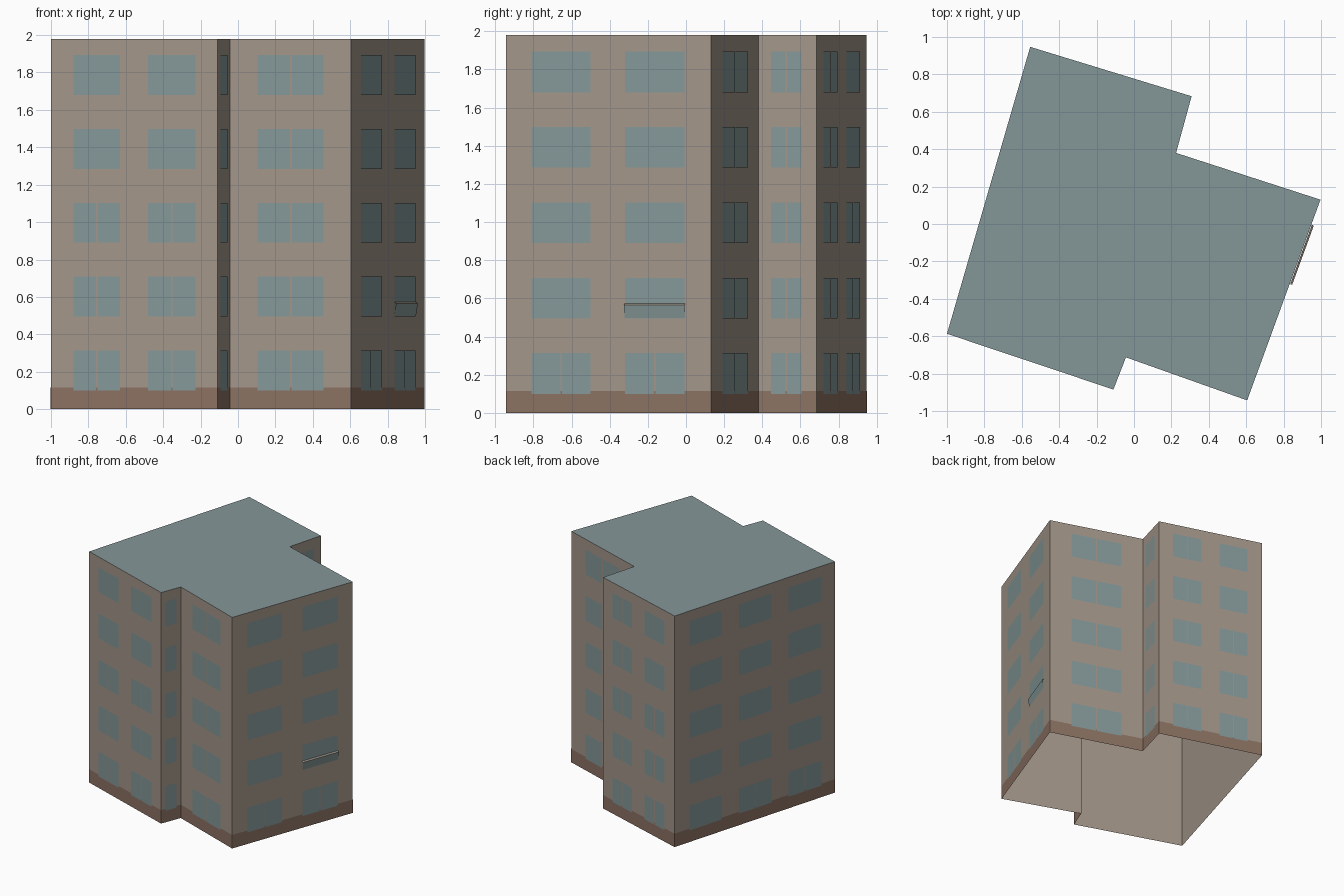
import bpy
import bmesh
from mathutils import Vector

cube = bpy.data.objects.get("Cube")
if cube:
    bpy.data.objects.remove(cube, do_unlink=True)

HEIGHT = 1.98
PLINTH = 0.115
GAP = 0.003        # how far flat plates sit off the wall
BAR = 0.008        # width of the bar between two panes
FLOORS = [0.10, 0.495, 0.89, 1.285, 1.68]
PANE_HEIGHT = 0.213


def material(name, colour):
    mat = bpy.data.materials.new(name)
    mat.use_nodes = True
    mat.diffuse_color = (*colour, 1)
    bsdf = mat.node_tree.nodes["Principled BSDF"]
    bsdf.inputs["Base Color"].default_value = (*colour, 1)
    bsdf.inputs["Roughness"].default_value = 0.9
    return mat


beige = material("beige render", (0.367, 0.307, 0.254))
glass = material("blue grey glass", (0.235, 0.315, 0.315))
slate = material("blue grey roof", (0.231, 0.305, 0.312))
brown = material("brown plinth", (0.262, 0.168, 0.125))


def finish(bm, name, mat):
    mesh = bpy.data.meshes.new(name)
    bm.to_mesh(mesh)
    bm.free()
    mesh.materials.append(mat)
    obj = bpy.data.objects.new(name, mesh)
    bpy.context.collection.objects.link(obj)
    return obj


# Footprint corners, counter-clockwise, starting at the front left
corners = [Vector(p) for p in (
    (-1.0, -0.587), (-0.11, -0.885), (-0.043, -0.713), (0.605, -0.943),
    (0.997, 0.13), (0.225, 0.38), (0.308, 0.683), (-0.555, 0.947))]
walls = list(zip(corners, corners[1:] + corners[:1]))


def wall_quad(bm, wall, u0, u1, z0, z1, out=0.0, out_top=None):
    """Upright quad on a wall; u runs from 0 to 1 along it."""
    a, b = wall
    d = (b - a).normalized()
    n = Vector((d.y, -d.x))
    top = out if out_top is None else out_top
    pts = [(u0, z0, out), (u1, z0, out), (u1, z1, top), (u0, z1, top)]
    return bm.faces.new([
        bm.verts.new((*(a.lerp(b, u) + n * o), z)) for u, z, o in pts])


# Outer walls, open underneath
bm = bmesh.new()
for wall in walls:
    wall_quad(bm, wall, 0, 1, 0, HEIGHT)
bmesh.ops.remove_doubles(bm, verts=bm.verts, dist=0.0001)
finish(bm, "walls", beige)

# Flat roof
bm = bmesh.new()
bm.faces.new([bm.verts.new((*c, HEIGHT)) for c in corners])
finish(bm, "roof", slate)

# Plinth band
bm = bmesh.new()
for wall in walls:
    wall_quad(bm, wall, 0, 1, 0, PLINTH, GAP / 2)
finish(bm, "plinth", brown)

# Windows per wall: (start, end, number of lower floors with two panes)
windows = [
    [(0.135, 0.415, 3), (0.585, 0.87, 3)],
    [(0.22, 0.77, 0)],
    [(0.23, 0.775, 5)],
    [(0.126, 0.413, 1), (0.583, 0.872, 1)],
    [(0.23, 0.77, 5)],
    [(0.22, 0.75, 5)],
    [(0.135, 0.41, 5), (0.585, 0.86, 3)],
    [(0.09, 0.29, 0), (0.4, 0.605, 1), (0.71, 0.915, 1)],
]
bm = bmesh.new()
for wall, row in zip(walls, windows):
    half_bar = BAR / 2 / (wall[1] - wall[0]).length
    for u0, u1, split in row:
        for floor, z in enumerate(FLOORS):
            mid = (u0 + u1) / 2
            panes = [(u0, u1)]
            if floor < split:
                panes = [(u0, mid - half_bar), (mid + half_bar, u1)]
            for p0, p1 in panes:
                wall_quad(bm, wall, p0, p1, z, z + PANE_HEIGHT, GAP)
finish(bm, "windows", glass)

# Tilted lower panel on one second-floor window, with its top rail
side = walls[3]
bm = bmesh.new()
wall_quad(bm, side, 0.58, 0.876, 0.497, 0.565, GAP, 0.014)
finish(bm, "window_panel", glass)
bm = bmesh.new()
wall_quad(bm, side, 0.58, 0.876, 0.565, 0.573, 0.014, GAP)
finish(bm, "window_panel_rail", beige)
